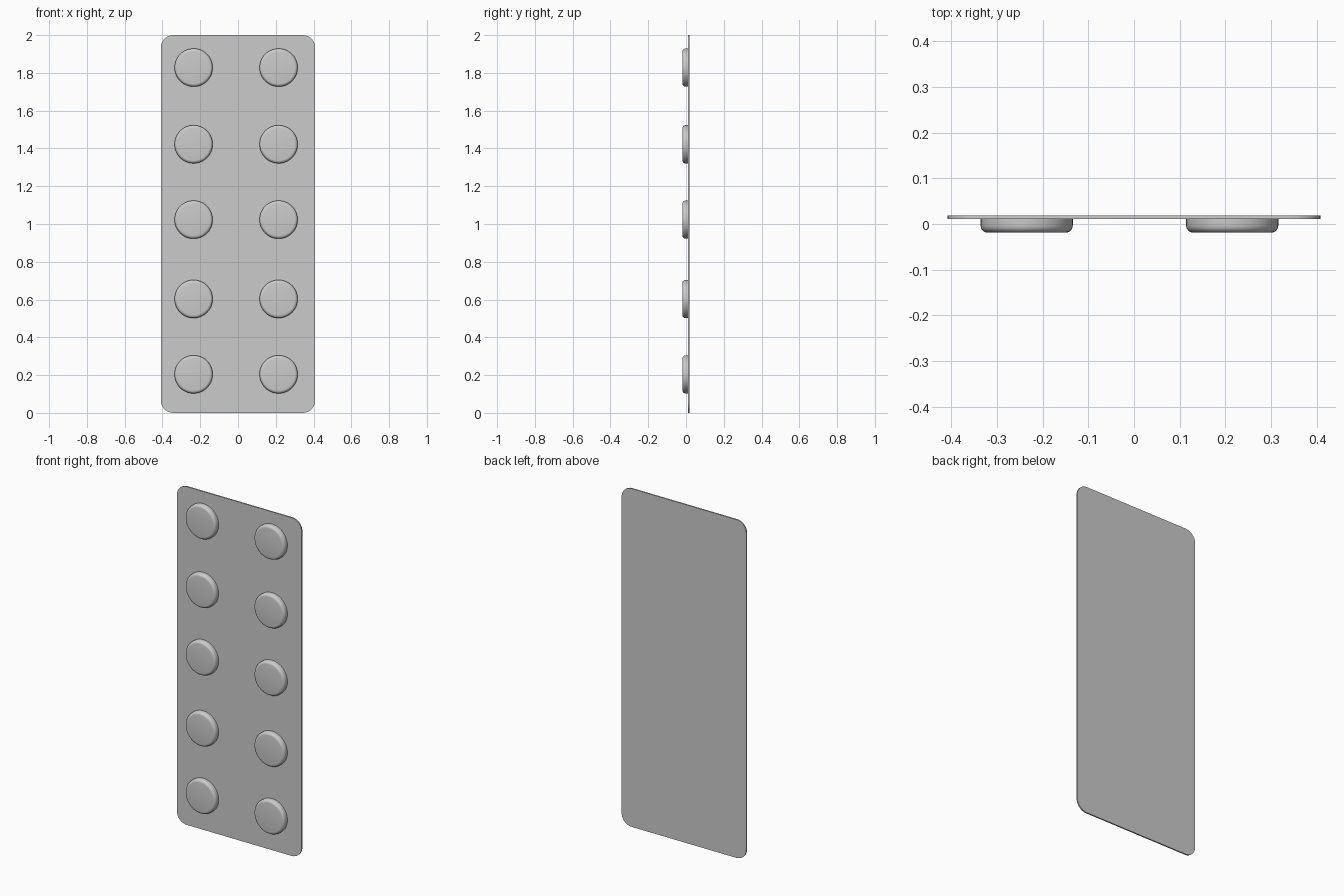
import bpy, bmesh, math

cube = bpy.data.objects.get("Cube")
if cube:
    bpy.data.objects.remove(cube, do_unlink=True)

# Single flat grey
grey = bpy.data.materials.new("light_grey")
grey.use_nodes = True
colour = (0.6, 0.6, 0.6, 1)
grey.diffuse_color = colour
grey.node_tree.nodes["Principled BSDF"].inputs["Base Color"].default_value = colour

FRONT, SEAM, BACK = -0.019, 0.011, 0.019


def finish(name, bm):
    bmesh.ops.recalc_face_normals(bm, faces=bm.faces)
    mesh = bpy.data.meshes.new(name)
    bm.to_mesh(mesh)
    bm.free()
    mesh.materials.append(grey)
    obj = bpy.data.objects.new(name, mesh)
    bpy.context.collection.objects.link(obj)
    bpy.ops.object.select_all(action="DESELECT")
    obj.select_set(True)
    bpy.context.view_layer.objects.active = obj
    bpy.ops.object.shade_smooth_by_angle(angle=math.radians(35))
    return obj


# Thin backing plate with rounded corners
def backing_plate(half_width=0.408, height=2.0, radius=0.065, steps=8):
    bm = bmesh.new()
    outline = []
    for corner, (sx, sz) in enumerate([(1, 1), (-1, 1), (-1, -1), (1, -1)]):
        cx = sx * (half_width - radius)
        cz = height / 2 + sz * (height / 2 - radius)
        for i in range(steps + 1):
            a = math.pi / 2 * (corner + i / steps)
            outline.append(bm.verts.new((cx + radius * math.cos(a), SEAM, cz + radius * math.sin(a))))
    face = bm.faces.new(outline)
    new = bmesh.ops.extrude_face_region(bm, geom=[face])["geom"]
    moved = [v for v in new if isinstance(v, bmesh.types.BMVert)]
    bmesh.ops.translate(bm, verts=moved, vec=(0, BACK - SEAM, 0))
    finish("backing_plate", bm)


# Round blister with a softened front rim
def blister(name, x, z, radius=0.101, rim=0.016, sides=48, steps=5):
    bm = bmesh.new()
    profile = [(radius, SEAM)]
    for i in range(steps + 1):
        a = math.pi / 2 * i / steps
        profile.append((radius - rim + rim * math.cos(a), FRONT + rim - rim * math.sin(a)))
    rings = []
    for r, y in profile:
        angles = [math.tau * k / sides for k in range(sides)]
        rings.append([bm.verts.new((x + r * math.cos(a), y, z + r * math.sin(a))) for a in angles])
    for low, high in zip(rings, rings[1:]):
        for k in range(sides):
            n = (k + 1) % sides
            bm.faces.new((low[k], low[n], high[n], high[k]))
    bm.faces.new(rings[-1])
    finish(name, bm)


backing_plate()
for row, z in enumerate([0.204, 0.603, 1.023, 1.422, 1.828], start=1):
    blister(f"blister_right_{row}", -0.235, z)
    blister(f"blister_left_{row}", 0.215, z)
